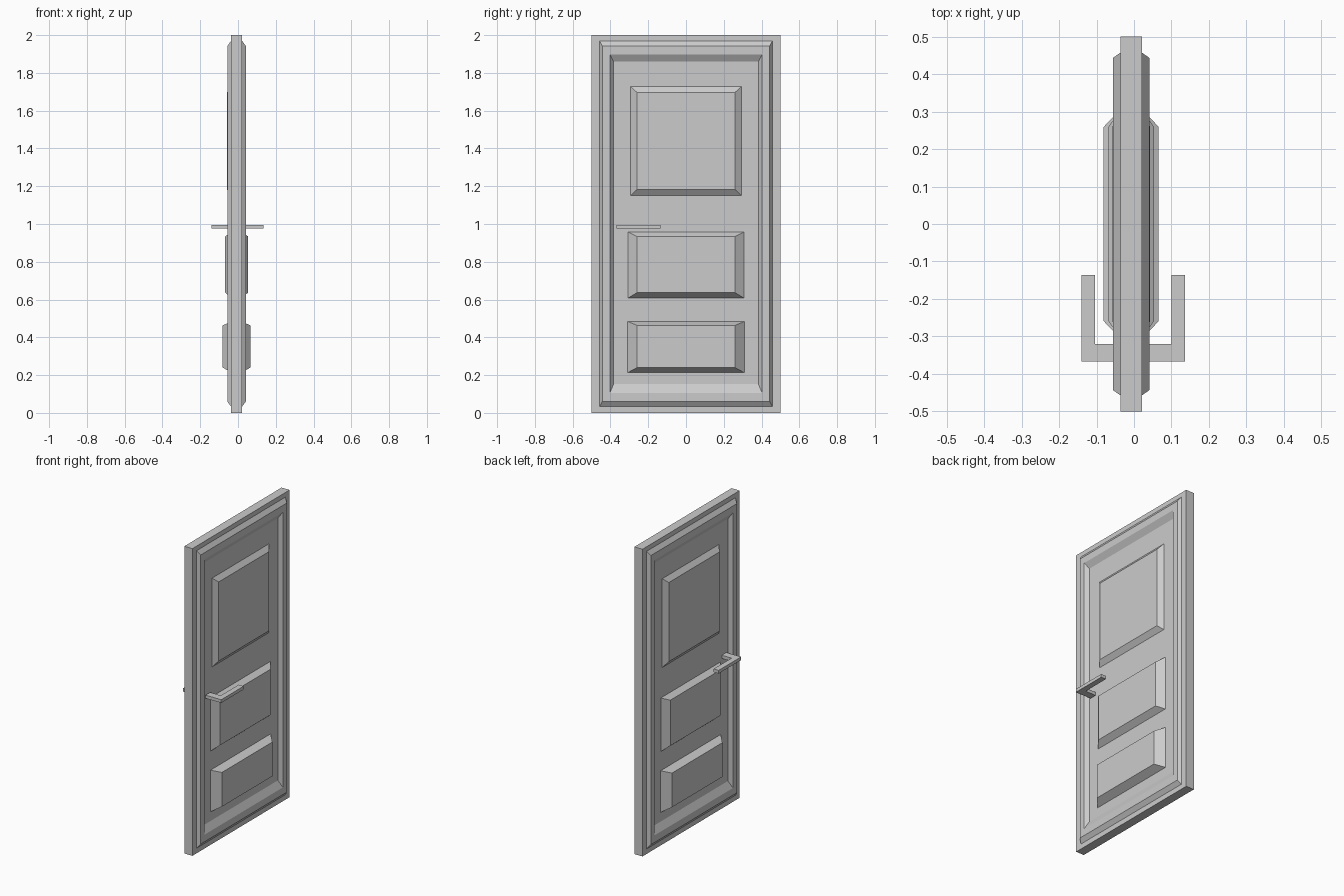
import bpy, bmesh

if "Cube" in bpy.data.objects:
    bpy.data.objects.remove(bpy.data.objects["Cube"])

CX = -0.0075   # middle of the door thickness
RECESS = 0.026  # depth of the inner field on each side


def make_object(name, bm):
    bmesh.ops.recalc_face_normals(bm, faces=bm.faces)
    mesh = bpy.data.meshes.new(name)
    bm.to_mesh(mesh)
    bm.free()
    obj = bpy.data.objects.new(name, mesh)
    bpy.context.collection.objects.link(obj)
    return obj


def ring(bm, x, half_y, z0, z1):
    """Rectangle of four vertices in a plane of constant x."""
    return [bm.verts.new((x, y, z)) for y, z in
            ((-half_y, z0), (half_y, z0), (half_y, z1), (-half_y, z1))]


def bridge(bm, a, b):
    for i in range(4):
        j = (i + 1) % 4
        bm.faces.new((a[i], a[j], b[j], b[i]))


def ring_edges(bm, r):
    return [bm.edges.get((r[i], r[(i + 1) % 4])) for i in range(4)]


# Moulding steps from rim to recess: depth, half width, bottom, top
MOULDING = [
    (0.029, 0.500, 0.000, 2.000),
    (0.029, 0.457, 0.033, 1.970),
    (0.049, 0.443, 0.060, 1.942),
    (0.049, 0.403, 0.106, 1.898),
    (RECESS, 0.383, 0.153, 1.860),
]
# Raised panels: base (half width, bottom, top), then depth and bevelled top
PANELS = [
    ((0.309, 0.213, 0.484), (0.0735, 0.259, 0.240, 0.463)),
    ((0.307, 0.608, 0.957), (0.0610, 0.259, 0.637, 0.934)),
    ((0.293, 1.150, 1.728), (0.0505, 0.260, 1.182, 1.697)),
]

# Door leaf: both faces carry the same moulding and panels
bm = bmesh.new()
rims = []
for side in (-1, 1):
    rings = [ring(bm, CX + side * d, h, z0, z1) for d, h, z0, z1 in MOULDING]
    for a, b in zip(rings, rings[1:]):
        bridge(bm, a, b)
    rims.append(rings[0])
    border = ring_edges(bm, rings[-1])
    for base, (d, h, z0, z1) in PANELS:
        low = ring(bm, CX + side * RECESS, *base)
        high = ring(bm, CX + side * d, h, z0, z1)
        bridge(bm, low, high)
        bm.faces.new(high)
        border += ring_edges(bm, low)
    # flat field around the panels
    bmesh.ops.triangle_fill(bm, use_beauty=True, use_dissolve=False,
                            edges=border, normal=(side, 0, 0))
bridge(bm, rims[0], rims[1])
make_object("door_leaf", bm)

# Lever handles: L-shaped outline extruded upwards
for name, side in (("handle_right", 1), ("handle_left", -1)):
    off = -0.002
    outline = [(0.026, -0.367), (0.138, -0.367), (0.138, -0.136),
               (0.102, -0.136), (0.102, -0.320), (0.026, -0.320)]
    bm = bmesh.new()
    face = bm.faces.new([bm.verts.new((off + side * x, y, 0.975))
                         for x, y in outline])
    ext = bmesh.ops.extrude_face_region(bm, geom=[face], use_keep_orig=True)
    top = [v for v in ext["geom"] if isinstance(v, bmesh.types.BMVert)]
    bmesh.ops.translate(bm, verts=top, vec=(0, 0, 0.021))
    make_object(name, bm)
